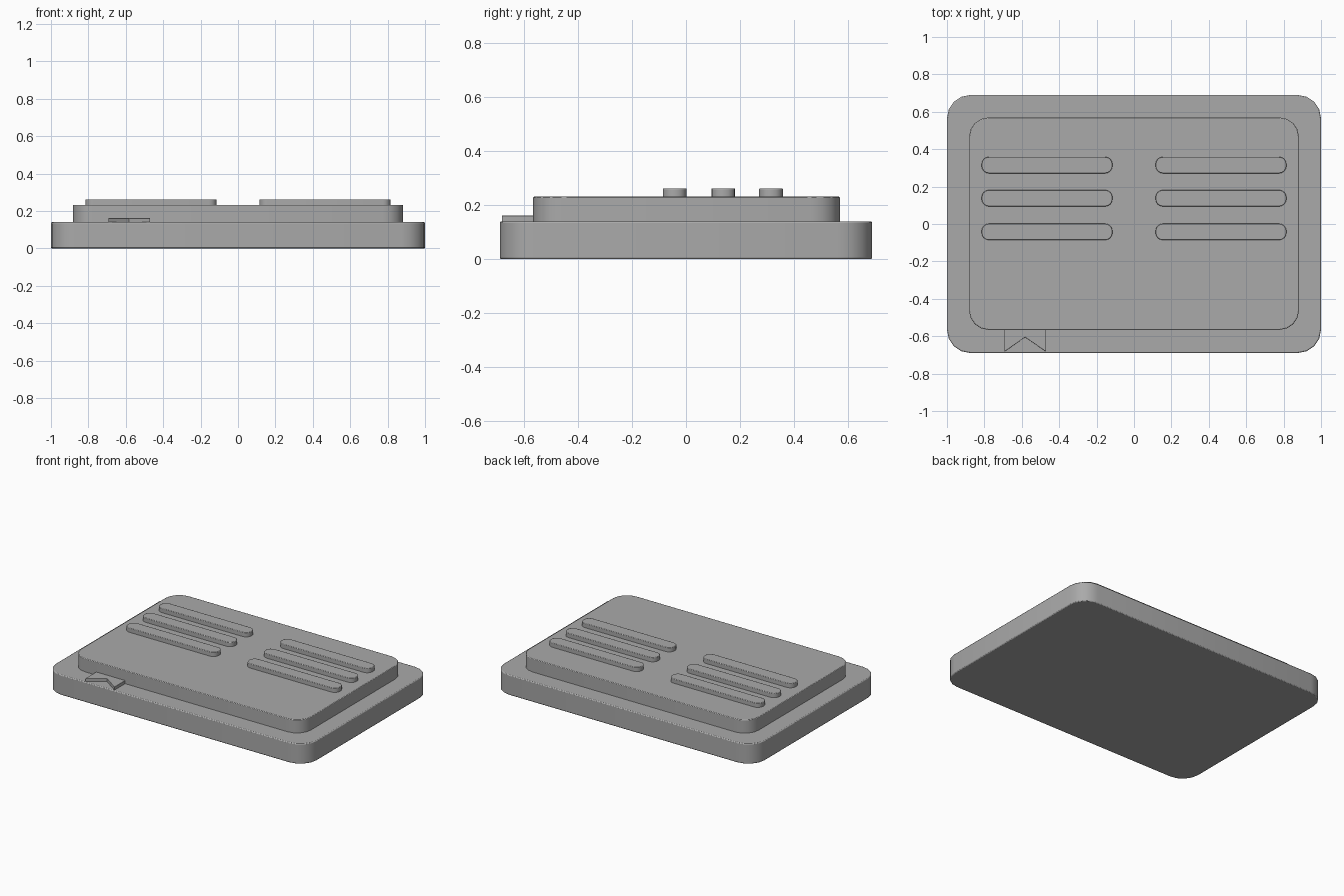
import bpy
import bmesh
from math import cos, sin, pi, radians

cube = bpy.data.objects.get("Cube")
if cube:
    bpy.data.objects.remove(cube, do_unlink=True)

grey = bpy.data.materials.new("plain grey")
grey.use_nodes = True
COLOUR = (0.4, 0.4, 0.4, 1)
grey.diffuse_color = COLOUR
grey.node_tree.nodes["Principled BSDF"].inputs["Base Color"].default_value = COLOUR


def rounded_outline(cx, cy, hx, hy, r, segments):
    """Counter-clockwise outline of a rectangle with rounded corners."""
    corners = [(1, 1), (-1, 1), (-1, -1), (1, -1)]
    points = []
    for i, (sx, sy) in enumerate(corners):
        for k in range(segments + 1):
            a = (i + k / segments) * pi / 2
            points.append((cx + sx * (hx - r) + r * cos(a),
                           cy + sy * (hy - r) + r * sin(a)))
    return points


def slab(name, outline, bottom, top, edge):
    """Upright extrusion of an outline with softened rims."""
    bm = bmesh.new()
    base = bm.faces.new([bm.verts.new((x, y, bottom)) for x, y in outline])
    grown = bmesh.ops.extrude_face_region(bm, geom=[base], use_keep_orig=True)
    for v in grown["geom"]:
        if isinstance(v, bmesh.types.BMVert):
            v.co.z = top
    bmesh.ops.recalc_face_normals(bm, faces=bm.faces)
    mesh = bpy.data.meshes.new(name)
    bm.to_mesh(mesh)
    bm.free()
    mesh.materials.append(grey)
    obj = bpy.data.objects.new(name, mesh)
    bpy.context.collection.objects.link(obj)
    if edge:
        bevel = obj.modifiers.new("soft rim", "BEVEL")
        bevel.width = edge
        bevel.segments = 2
        bevel.limit_method = "ANGLE"
        bevel.angle_limit = radians(60)
    bpy.ops.object.select_all(action="DESELECT")
    obj.select_set(True)
    bpy.context.view_layer.objects.active = obj
    bpy.ops.object.shade_smooth_by_angle(angle=radians(35))
    return obj


# Wide base and the smaller raised block on it
slab("base_cover", rounded_outline(0, 0, 1, 0.69, 0.125, 4), 0, 0.14, 0.006)
slab("page_block", rounded_outline(0, 0.002, 0.882, 0.568, 0.105, 4), 0.135, 0.232, 0.004)

# Three raised text bars on each half
for side, label in ((-1, "right"), (1, "left")):
    for row, y in enumerate((0.315, 0.138, -0.042)):
        slab(f"text_bar_{label}_{row + 1}",
             rounded_outline(side * 0.465, y, 0.35, 0.044, 0.04, 4), 0.225, 0.262, 0.003)

# Bookmark ribbon with a notched end
slab("bookmark_ribbon",
     [(-0.693, -0.55), (-0.693, -0.683), (-0.582, -0.605), (-0.47, -0.683), (-0.47, -0.55)],
     0.135, 0.162, 0.002)
